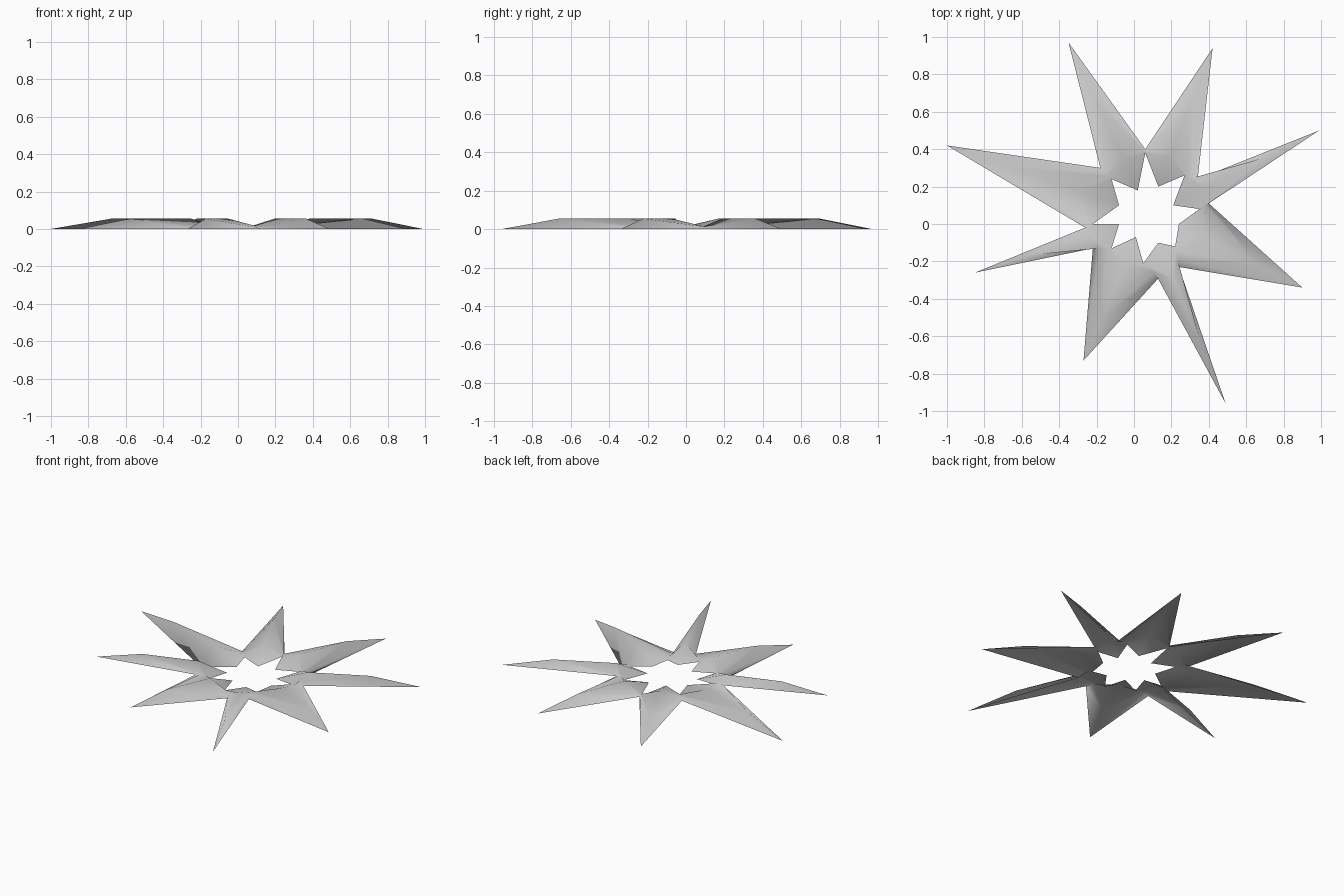
import bpy
import bmesh
from mathutils import Vector

default_cube = bpy.data.objects.get("Cube")
if default_cube:
    bpy.data.objects.remove(default_cube, do_unlink=True)

# Flat colour
grey = bpy.data.materials.new("light grey")
grey.use_nodes = True
colour = (0.6, 0.6, 0.6, 1)
grey.diffuse_color = colour
grey.node_tree.nodes["Principled BSDF"].inputs["Base Color"].default_value = colour

# Clockwise spikes: outer tip, inner notch, then the outer and inner
# corners of the valley that follows the spike
SPIKES = [
    ((-.35, .97), (.02, .18), (.06, .4), (.06, .38)),
    ((.42, .94), (.13, .2), (.34, .24), (.27, .26)),
    ((.99, .5), (.21, .1), (.4, .11), (.35, .08)),
    ((.9, -.34), (.24, 0), (.24, -.23), (.22, -.12)),
    ((.49, -.96), (.13, -.1), (.14, -.28), (.05, -.21)),
    ((-.27, -.73), (.01, -.07), (-.22, -.13), (-.12, -.13)),
    ((-.85, -.26), (-.08, 0), (-.26, -.02), (-.22, 0)),
    ((-1, .42), (-.08, .1), (-.18, .3), (-.12, .24)),
]
RIDGE_HEIGHT, VALLEY_HEIGHT = .055, .012
RIDGE_START, RIDGE_END = .35, .78


def cross_section(bm, outer, inner, height):
    """Raised strip from the outer edge to the inner edge."""
    a, b = Vector((*outer, 0)), Vector((*inner, 0))
    profile = ((0, 0), (RIDGE_START, height), (RIDGE_END, height), (1, 0))
    return [bm.verts.new(a.lerp(b, t) + Vector((0, 0, z))) for t, z in profile]


# Open star-shaped sheet, alternating spike ridges and low valleys
bm = bmesh.new()
sections = []
for tip, notch, valley, corner in SPIKES:
    sections.append(cross_section(bm, tip, notch, RIDGE_HEIGHT))
    sections.append(cross_section(bm, valley, corner, VALLEY_HEIGHT))

for i, first in enumerate(sections):
    second = sections[(i + 1) % len(sections)]
    for k in range(len(first) - 1):
        bm.faces.new((first[k], first[k + 1], second[k + 1], second[k]))

bm.normal_update()
if sum(face.normal.z for face in bm.faces) < 0:
    bmesh.ops.reverse_faces(bm, faces=bm.faces[:])
for face in bm.faces:
    face.smooth = True

mesh = bpy.data.meshes.new("star_ring")
bm.to_mesh(mesh)
bm.free()
mesh.materials.append(grey)
star_ring = bpy.data.objects.new("star_ring", mesh)
bpy.context.collection.objects.link(star_ring)
